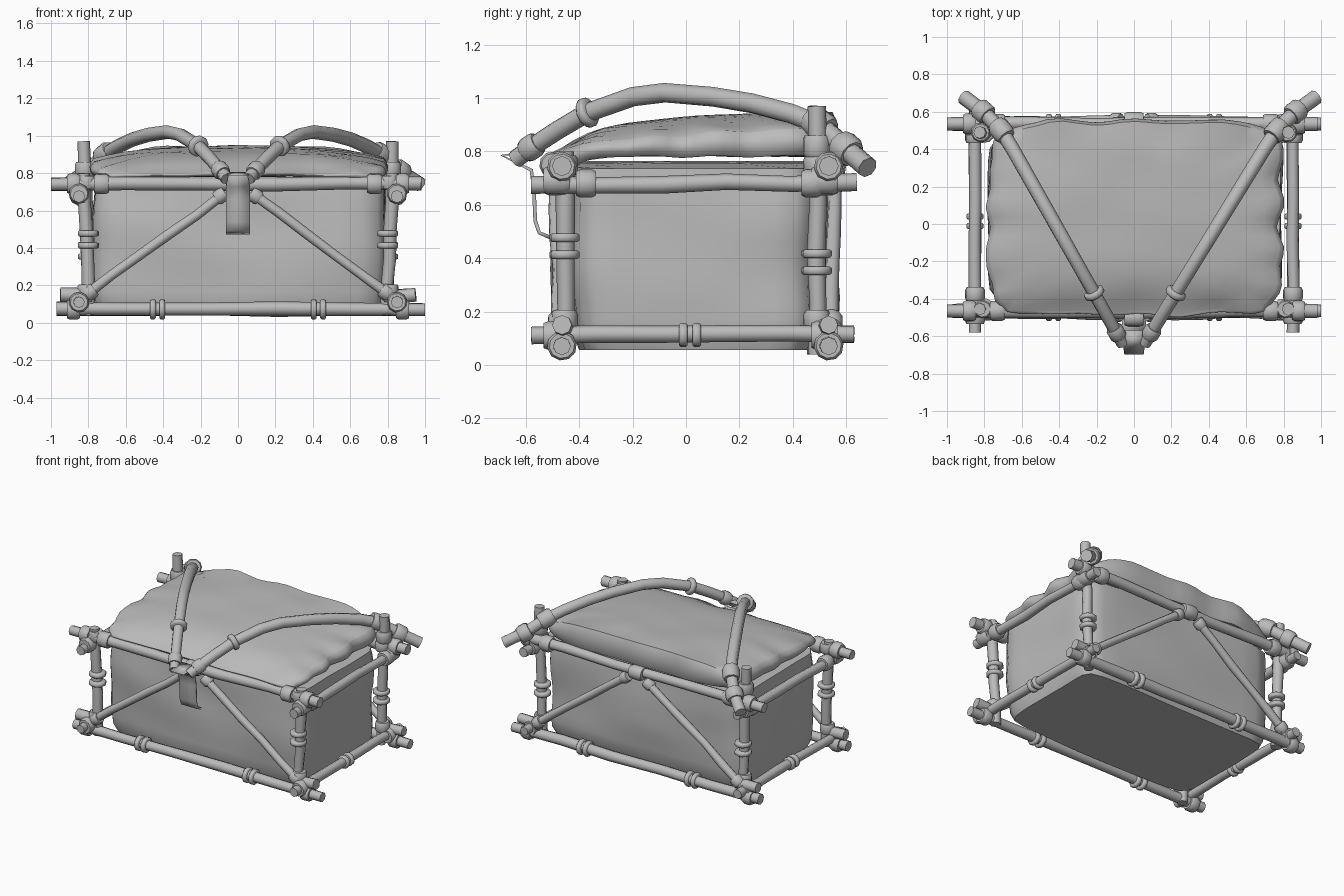
import bpy, bmesh, math, random
from mathutils import Vector, noise

random.seed(4)
old = bpy.data.objects.get("Cube")
if old:
    bpy.data.objects.remove(old)

grey = bpy.data.materials.new("plain_grey")
grey.use_nodes = True
grey.diffuse_color = (0.5, 0.5, 0.5, 1)
grey.node_tree.nodes["Principled BSDF"].inputs["Base Color"].default_value = (0.5, 0.5, 0.5, 1)


def finish(name, bm, angle=55):
    bmesh.ops.recalc_face_normals(bm, faces=bm.faces)
    mesh = bpy.data.meshes.new(name)
    bm.to_mesh(mesh)
    bm.free()
    mesh.materials.append(grey)
    obj = bpy.data.objects.new(name, mesh)
    bpy.context.collection.objects.link(obj)
    bpy.ops.object.select_all(action='DESELECT')
    obj.select_set(True)
    bpy.context.view_layer.objects.active = obj
    bpy.ops.object.shade_smooth_by_angle(angle=math.radians(angle))
    return obj


def tube(name, points, radii, sides=8):
    """Capped tube through points, one radius per point."""
    pts = [Vector(p) for p in points]
    bm = bmesh.new()
    rings = []
    side = None
    for i, p in enumerate(pts):
        d = (pts[min(i + 1, len(pts) - 1)] - pts[max(i - 1, 0)]).normalized()
        if side is None:
            side = d.orthogonal()
        side = (side - d * side.dot(d)).normalized()
        up = d.cross(side)
        rings.append([bm.verts.new(p + radii[i] * (side * math.cos(a) + up * math.sin(a)))
                      for a in (math.tau * k / sides for k in range(sides))])
    for a, b in zip(rings, rings[1:]):
        for k in range(sides):
            n = (k + 1) % sides
            bm.faces.new((a[k], a[n], b[n], b[k]))
    bm.faces.new(rings[0])
    bm.faces.new(rings[-1])
    return finish(name, bm)


def pole(name, a, b, r, steps=5):
    """Straight stick with a slightly crooked, uneven run."""
    a, b = Vector(a), Vector(b)
    pts, radii = [], []
    for i in range(steps + 1):
        wob = 0.006 if 0 < i < steps else 0
        pts.append(a.lerp(b, i / steps) + Vector([random.uniform(-wob, wob) for _ in range(3)]))
        radii.append(r * random.uniform(0.95, 1.1))
    return tube(name, pts, radii)


def wrap(name, centre, direction, r, half):
    """Rounded binding around a pole."""
    c, d = Vector(centre), Vector(direction).normalized() * half
    return tube(name, [c - d, c - d * 0.6, c + d * 0.6, c + d], [r * 0.85, r, r, r * 0.85], 10)


def ring_pair(name, centre, direction, r=0.054, gap=0.025):
    d = Vector(direction)
    for s in (-1, 1):
        wrap(name, Vector(centre) + d * gap * s, d, r, 0.016)


def soft_box(name, shape, cuts):
    """Subdivided cube whose points are moved by a shape rule."""
    bm = bmesh.new()
    bmesh.ops.create_cube(bm, size=2)
    bmesh.ops.subdivide_edges(bm, edges=bm.edges, cuts=cuts, use_grid_fill=True)
    for v in bm.verts:
        v.co = shape(*v.co)
    return finish(name, bm, 50)


def round_plan(u, v, power):
    """Square plan to rounded square plan."""
    m = max(abs(u), abs(v))
    if m == 0:
        return 0, 0
    k = m / (abs(u) ** power + abs(v) ** power) ** (1 / power)
    return u * k, v * k


def body_shape(u, v, w):
    x, y = round_plan(u, v, 12)
    inset = 0.03 if w < -0.9 else 0.012 * w * w
    lump = noise.noise(Vector((u * 1.5, v * 1.5, w * 1.5))) * 0.018
    z = 0.4 + 0.345 * w + (0.02 * math.cos(2 * u) if w > 0.9 else 0)
    return Vector((0.01 + x * (0.785 - inset + lump), 0.03 + y * (0.455 - inset + lump), z))


def lid_shape(u, v, w):
    x, y = round_plan(u, v, 7)
    edge = max(abs(u), abs(v)) ** 4
    crease = noise.noise(Vector((u * 4, v * 4, 2.5)))
    ripple = edge * (0.03 * crease + 0.012 * math.sin(13 * math.atan2(v, u)))
    rise = 0.93 + 0.03 * v - 0.015 * v * v
    drop = 0.06 * max(abs(u), -1.08 * v, 0.4 * v) ** 4
    top = rise - drop + ripple * 0.3 + 0.008 * noise.noise(Vector((u * 2, v * 2, 0)))
    # front corners of the cloth hang lower
    base = 0.782 + ripple * 0.2 - 0.05 * (max(0, -v) * abs(u)) ** 6
    mid = 1 - 0.03 * w * w
    return Vector((0.01 + x * (0.785 * mid + ripple), 0.035 + y * (0.52 * mid + ripple * 0.6),
                   base + (top - base) * (w + 1) / 2))


# Cloth covered trunk and lid
soft_box("trunk_body", body_shape, 11)
soft_box("trunk_lid", lid_shape, 19)

# Long rails, diagonal braces and their bindings, front and back
for side, y, out in (("front", -0.465, -1), ("back", 0.535, 1)):
    pole(side + "_top_rail", (-1, y, 0.74), (0.98, y, 0.745), 0.035)
    pole(side + "_bottom_rail", (-0.97, y, 0.075), (1, y, 0.07), 0.035)
    for s in (-1, 1):
        foot, head = Vector((0.83 * s, y + out * 0.01, 0.135)), Vector((0.07 * s, y + out * 0.02, 0.695))
        pole(side + "_brace", foot, head, 0.027)
        wrap(side + "_brace_binding", head.lerp(foot, 0.03), head - foot, 0.04, 0.03)
        wrap(side + "_brace_foot_binding", foot.lerp(head, 0.05), head - foot, 0.043, 0.03)
        pole(side + "_brace_stub", (0.78 * s, y, 0.14), (0.95 * s, y, 0.15), 0.036, 2)
        ring_pair(side + "_rail_rings", (0.43 * s, y, 0.072), (1, 0, 0))
        wrap(side + "_top_rail_binding", (0.73 * s, y, 0.743), (1, 0, 0), 0.055, 0.04)
        for z in (0.072, 0.743):
            wrap(side + "_rail_end_binding", (0.88 * s, y, z), (1, 0, 0), 0.056, 0.035)
wrap("back_centre_binding", (0, 0.55, 0.735), (1, 0, 0), 0.05, 0.05)

# Short rails, posts and corner bindings on both ends
for s in (-1, 1):
    x = 0.85 * s
    pole("side_top_rail", (x, -0.58, 0.675), (x, 0.64, 0.685), 0.031)
    pole("side_bottom_rail", (x, -0.58, 0.11), (x, 0.63, 0.115), 0.031)
    ring_pair("side_rail_rings", (x, 0.015, 0.112), (0, 1, 0), 0.046)
    for y, top, ring_z in ((-0.455, 0.8, 0.445), (0.49, 0.97, 0.385)):
        pole("corner_post", (0.795 * s, y, 0.04), (0.825 * s, y, top), 0.033)
        ring_pair("post_rings", (0.8 * s, y, ring_z), (0, 0, 1), 0.057, 0.032)
        wrap("side_rail_binding", (x, y + (0.08 if y < 0 else -0.02), 0.68), (0, 1, 0), 0.053, 0.038)
        for z in (0.11, 0.69):
            wrap("corner_post_binding", (0.81 * s, y, z + 0.06), (0, 0, 1), 0.05, 0.035)
            wrap("corner_knot", (x, y + 0.03 * (1 if y > 0 else -1), z), (0, 1, 0), 0.055, 0.05)
    wrap("tall_post_binding", (0.82 * s, 0.49, 0.82), (0, 0, 1), 0.053, 0.04)

# Arched poles over the lid, meeting at the front clasp: depth and height pairs
arch = [(-0.64, 0.77), (-0.58, 0.815), (-0.48, 0.88), (-0.37, 0.945), (-0.2, 1.005), (-0.08, 1.02),
        (0.1, 1.005), (0.25, 0.98), (0.4, 0.94), (0.5, 0.9), (0.6, 0.81), (0.68, 0.74)]
for s in (-1, 1):
    spread = 0.59 + 0.025 * s
    path = [Vector((s * (0.1 + spread * (y + 0.57) + 2 * max(0, y - 0.45) ** 2), y, z))
            for y, z in arch]
    tube("arched_pole", path, [0.034 + 0.0006 * i for i in range(len(path))])
    for i, r, half in ((1, 0.047, 0.035), (3, 0.057, 0.018), (9, 0.058, 0.05), (10, 0.06, 0.04)):
        wrap("arch_binding", path[i], path[i + 1] - path[i - 1], r, half)

# Hanging clasp strap
strap = [(-0.57, 0.8), (-0.69, 0.785), (-0.58, 0.73), (-0.57, 0.66), (-0.565, 0.54),
         (-0.55, 0.495), (-0.51, 0.478)]
bm = bmesh.new()
rows = [[bm.verts.new((x * (0.8 if i == 1 else 1), y, z)) for x in (-0.065, 0.065)]
        for i, (y, z) in enumerate(strap)]
for a, b in zip(rows, rows[1:]):
    bm.faces.new((a[0], a[1], b[1], b[0]))
clasp = finish("clasp_strap", bm, 30)
solid = clasp.modifiers.new("thickness", 'SOLIDIFY')
solid.thickness = 0.014
solid.offset = 0
wrap("clasp_binding", (0, -0.5, 0.75), (1, 0, 0), 0.05, 0.05)
